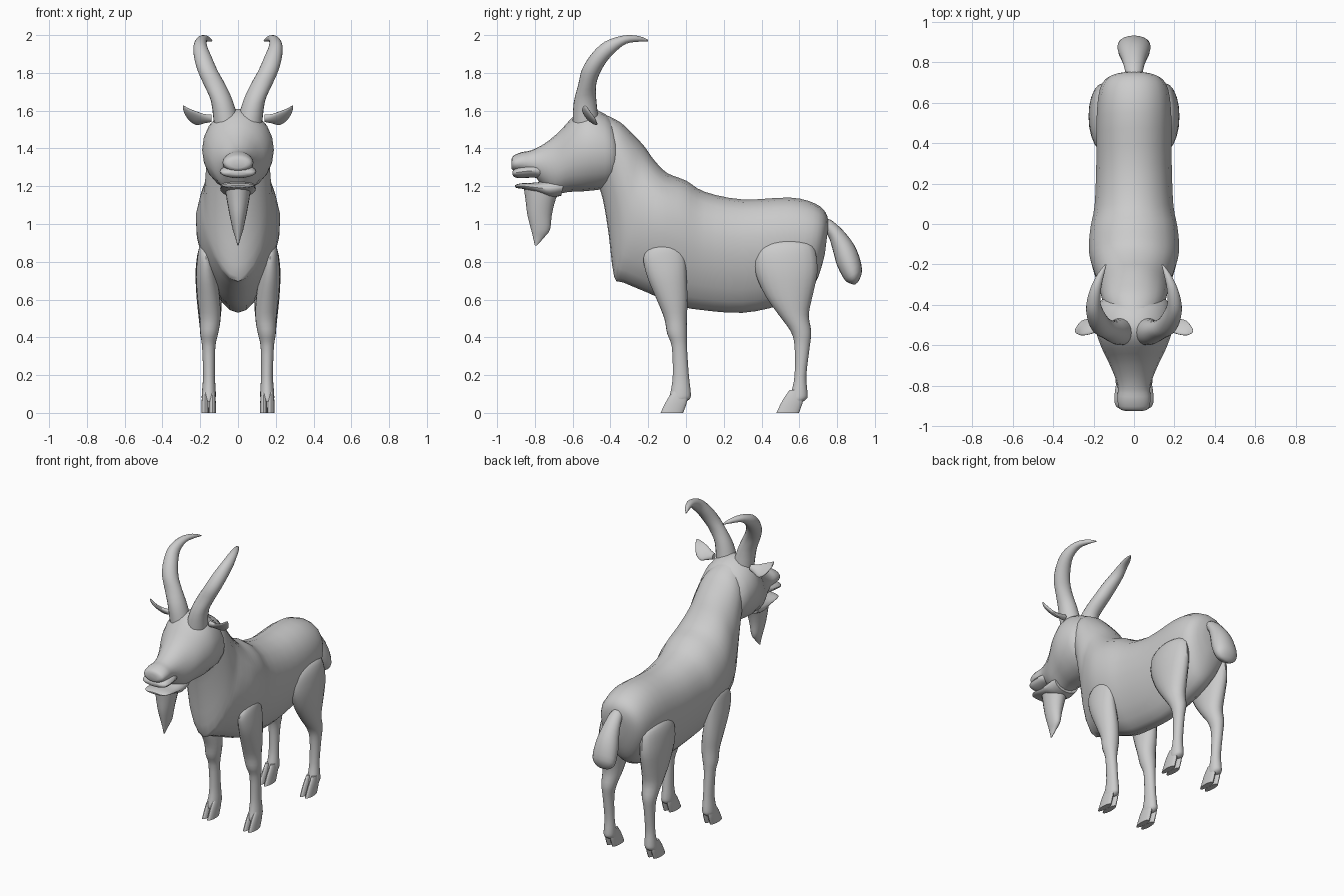
import bpy, bmesh, math
from mathutils import Vector

coat = bpy.data.materials.new("pale grey")
coat.diffuse_color = (0.6, 0.6, 0.6, 1)
SIDES = 20


def spline(a, b, c, d, t):
    """Catmull-Rom blend of four equal-length number tuples."""
    return [0.5 * (2 * q + (r - p) * t + (2 * p - 5 * q + 4 * r - s) * t * t
                   + (3 * q - p - 3 * r + s) * t ** 3)
            for p, q, r, s in zip(a, b, c, d)]


def loft(name, rows, egg=0.0, side=(1, 0, 0), mirror=False, steps=3):
    """Skin oval rings; row = x, y, z of one edge, x, y, z of the other, half width."""
    rings = []
    for i in range(len(rows) - 1):
        near = [rows[max(0, min(len(rows) - 1, i + k))] for k in (-1, 0, 1, 2)]
        rings += [spline(*near, s / steps) for s in range(steps)]
    rings.append(rows[-1])
    bm = bmesh.new()
    skin = []
    for r in rings:
        p, q, w = Vector(r[:3]), Vector(r[3:6]), max(r[6], 0.001)
        loop = []
        for k in range(SIDES):
            a = 2 * math.pi * k / SIDES
            s = math.sin(a)
            loop.append(bm.verts.new((p + q) / 2 + (p - q) / 2 * s
                        + Vector(side) * w * math.cos(a) * (1 + egg * s)))
        skin.append(loop)
    for u, v in zip(skin, skin[1:]):
        for k in range(SIDES):
            n = (k + 1) % SIDES
            bm.faces.new((u[k], u[n], v[n], v[k]))
    bm.faces.new(skin[0])
    bm.faces.new(skin[-1])
    bmesh.ops.recalc_face_normals(bm, faces=bm.faces)
    me = bpy.data.meshes.new(name)
    bm.to_mesh(me)
    bm.free()
    me.materials.append(coat)
    ob = bpy.data.objects.new(name, me)
    bpy.context.collection.objects.link(ob)
    bpy.ops.object.select_all(action='DESELECT')
    ob.select_set(True)
    bpy.context.view_layer.objects.active = ob
    bpy.ops.object.shade_smooth_by_angle(angle=math.radians(40))
    if mirror:
        ob.modifiers.new("mirror", 'MIRROR')
    return ob


def centre(rows):
    """Rows of top y, z, bottom y, z, half width on the middle plane."""
    return [(0, a, b, 0, c, d, w) for a, b, c, d, w in rows]


def upright(rows):
    """Rows of z, front y, back y, inner x, outer x for limbs."""
    return [((i + o) / 2, f, z, (i + o) / 2, b, z, (o - i) / 2)
            for z, f, b, i, o in rows]


# Trunk and neck
loft("body", centre([
    (.755, 1.00, .735, .84, .05), (.74, 1.06, .70, .72, .125),
    (.68, 1.11, .64, .63, .165), (.55, 1.14, .50, .57, .18),
    (.30, 1.13, .30, .53, .182), (.10, 1.17, .08, .545, .19),
    (0, 1.23, -.05, .57, .21), (-.10, 1.27, -.20, .635, .218),
    (-.17, 1.34, -.33, .69, .195), (-.22, 1.41, -.38, .72, .175),
    (-.28, 1.475, -.41, .95, .165), (-.35, 1.54, -.44, 1.13, .15),
    (-.43, 1.58, -.47, 1.22, .12)]), egg=.25)

# Head, upper lip, jaw, beard
loft("head", centre([
    (-.36, 1.46, -.34, 1.29, .12), (-.40, 1.56, -.39, 1.20, .175),
    (-.50, 1.61, -.52, 1.175, .19), (-.58, 1.585, -.62, 1.17, .165),
    (-.67, 1.49, -.70, 1.16, .125), (-.75, 1.425, -.77, 1.215, .093),
    (-.82, 1.39, -.80, 1.25, .08), (-.87, 1.38, -.86, 1.27, .082),
    (-.915, 1.36, -.91, 1.28, .072), (-.925, 1.335, -.925, 1.295, .04)]))
loft("upper_lip", centre([
    (-.74, 1.33, -.75, 1.23, .07), (-.80, 1.32, -.80, 1.245, .09),
    (-.87, 1.31, -.87, 1.243, .097), (-.905, 1.295, -.905, 1.247, .085),
    (-.918, 1.28, -.918, 1.26, .05)]))
loft("lower_jaw", centre([
    (-.64, 1.25, -.66, 1.15, .09), (-.72, 1.235, -.72, 1.14, .095),
    (-.79, 1.22, -.79, 1.165, .09), (-.86, 1.217, -.86, 1.185, .09),
    (-.895, 1.21, -.895, 1.19, .07), (-.905, 1.205, -.905, 1.197, .04)]))
loft("beard", upright([
    (1.20, -.86, -.66, -.07, .07), (1.13, -.85, -.69, -.06, .06),
    (1.05, -.84, -.71, -.045, .045), (.97, -.82, -.72, -.028, .028),
    (.93, -.81, -.75, -.015, .015), (.885, -.80, -.79, -.003, .003)]))

# Horns sweep back and curl inward
loft("horns", [
    (.06, -.60, 1.53, .06, -.46, 1.53, .068), (.085, -.595, 1.64, .085, -.475, 1.66, .058),
    (.125, -.57, 1.74, .125, -.475, 1.74, .057), (.16, -.55, 1.82, .16, -.455, 1.80, .053),
    (.185, -.50, 1.90, .185, -.42, 1.86, .047), (.2, -.43, 1.965, .2, -.37, 1.915, .036),
    (.19, -.33, 1.998, .19, -.315, 1.955, .027), (.165, -.25, 1.995, .165, -.25, 1.965, .017),
    (.14, -.20, 1.975, .14, -.20, 1.967, .004)], mirror=True)

# Leaf shaped ears
loft("ears", [
    (.14, -.515, 1.575, .14, -.49, 1.545, .018), (.18, -.53, 1.58, .18, -.48, 1.535, .016),
    (.22, -.545, 1.595, .22, -.47, 1.525, .014), (.26, -.55, 1.61, .26, -.48, 1.55, .012),
    (.285, -.54, 1.625, .285, -.51, 1.59, .008), (.292, -.53, 1.625, .292, -.525, 1.615, .003)],
    side=(0, .65, -.76) and (0, .7, .7), mirror=True)

# Legs with rounded shoulders and hips
loft("front_legs", upright([
    (.893, -.14, -.08, .155, .185), (.875, -.19, -.035, .14, .205),
    (.82, -.225, -.005, .125, .216), (.72, -.205, .003, .11, .223),
    (.60, -.155, .008, .095, .215), (.50, -.115, .005, .092, .203),
    (.42, -.10, .005, .105, .20), (.35, -.075, .005, .12, .19),
    (.20, -.07, .015, .122, .185), (.12, -.08, .024, .118, .19),
    (.08, -.09, .024, .118, .192), (.06, -.09, .0, .122, .188)]), mirror=True)
loft("hind_legs", upright([
    (.915, .49, .58, .12, .17), (.895, .41, .66, .10, .195),
    (.84, .365, .688, .09, .215), (.74, .368, .695, .085, .225),
    (.62, .42, .67, .085, .22), (.52, .49, .65, .09, .21),
    (.43, .555, .663, .105, .20), (.35, .575, .655, .12, .19),
    (.20, .575, .637, .122, .185), (.12, .56, .642, .118, .19),
    (.08, .55, .642, .118, .192), (.06, .55, .62, .122, .188)]), mirror=True)

# Cloven hooves, two toes per foot
for name, y in (("front_hoof", 0), ("hind_hoof", .613)):
    for part, x in (("inner", .136), ("outer", .174)):
        loft(name + "_" + part, upright([
            (.12, y - .065, y, x - .012, x + .012),
            (.07, y - .10, y + .008, x - .018, x + .018),
            (.0, y - .135, y - .015, x - .019, x + .019)]), mirror=True)

# Drooping tail
loft("tail", centre([
    (.70, 1.04, .70, .96, .035), (.77, 1.02, .75, .94, .045),
    (.85, .945, .775, .87, .06), (.905, .86, .80, .78, .078),
    (.932, .76, .84, .705, .08), (.915, .70, .87, .685, .05),
    (.895, .68, .885, .68, .01)]))
